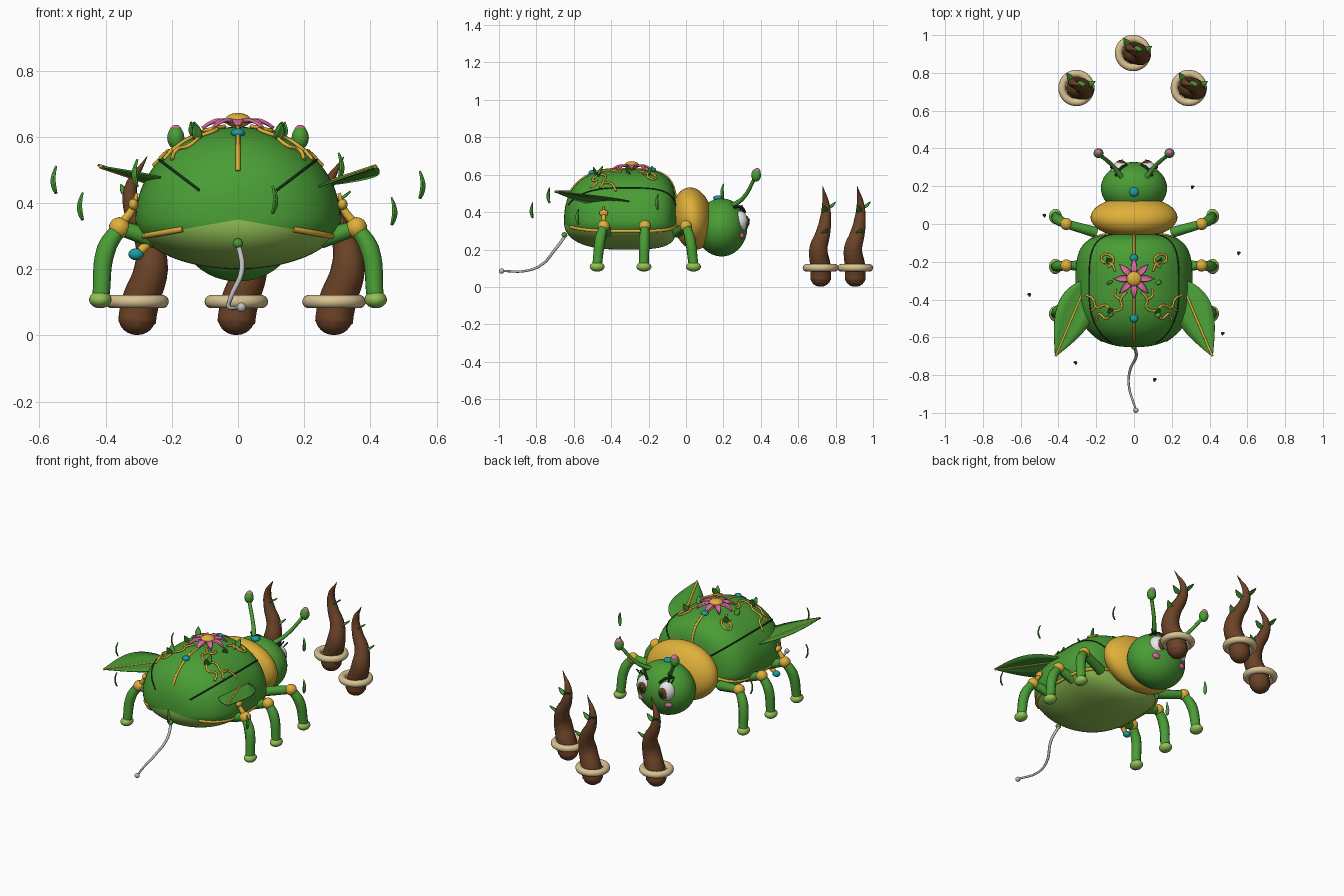
import bpy, bmesh, math
from mathutils import Vector

old = bpy.data.objects.get("Cube")
if old:
    bpy.data.objects.remove(old)


def material(name, rgb):
    m = bpy.data.materials.new(name)
    m.use_nodes = True
    m.diffuse_color = (*rgb, 1)
    m.node_tree.nodes["Principled BSDF"].inputs["Base Color"].default_value = (*rgb, 1)
    return m


GREEN = material("leaf_green", (.068, .34, .036))
LIME = material("light_green", (.29, .53, .09))
GOLD = material("gold", (.74, .43, .042))
BROWN = material("bark_brown", (.145, .055, .02))
BEIGE = material("beige", (.7, .54, .29))
PINK = material("pink", (.74, .15, .38))
TEAL = material("teal", (.01, .33, .36))
WHITE = material("white", (.87, .87, .87))
GREY = material("silver_grey", (.52, .52, .52))
DARK = material("dark_green", (.008, .03, .008))


def finish(name, bm, *mats):
    for f in bm.faces:
        f.smooth = True
    me = bpy.data.meshes.new(name)
    bm.to_mesh(me)
    bm.free()
    for m in mats:
        me.materials.append(m)
    ob = bpy.data.objects.new(name, me)
    bpy.context.collection.objects.link(ob)
    return ob


def ball(name, loc, size, mat, rot=(0, 0, 0), seg=24):
    bm = bmesh.new()
    bmesh.ops.create_uvsphere(bm, u_segments=seg, v_segments=seg // 2, radius=1)
    ob = finish(name, bm, mat)
    ob.location, ob.rotation_euler = loc, rot
    ob.scale = size if isinstance(size, tuple) else (size,) * 3


def tube(name, pts, radius, mat, taper=None, smooth=True):
    cu = bpy.data.curves.new(name, "CURVE")
    cu.dimensions, cu.bevel_depth, cu.use_fill_caps = "3D", radius, True
    cu.bevel_resolution, cu.resolution_u = 3, 6
    sp = cu.splines.new("BEZIER" if smooth else "POLY")
    ends = sp.bezier_points if smooth else sp.points
    ends.add(len(pts) - 1)
    for i, (p, q) in enumerate(zip(ends, pts)):
        p.co = q if smooth else (*q, 1)
        p.radius = taper[i] if taper else 1
        if smooth:
            p.handle_left_type = p.handle_right_type = "AUTO"
    cu.materials.append(mat)
    bpy.context.collection.objects.link(bpy.data.objects.new(name, cu))


def leaf(name, base, tip, width, side, mat=GREEN, fold=.25, thick=.006, bow=0, n=10):
    """Pointed folded blade from base to tip, widening along side, arched by bow."""
    base, tip = Vector(base), Vector(tip)
    axis = (tip - base).normalized()
    side = Vector(side)
    side = (side - axis * side.dot(axis)).normalized()
    up = side.cross(axis)
    bm, rows = bmesh.new(), []
    for i in range(n + 1):
        t = i / n
        w = width * math.sin(math.pi * (.04 + .95 * t) ** .75) + .0005
        mid = base.lerp(tip, t) + up * bow * math.sin(math.pi * t)
        rows.append([bm.verts.new(mid + side * w * k + up * w * fold * abs(k))
                     for k in (-1, -.5, 0, .5, 1)])
    for a, b in zip(rows, rows[1:]):
        for j in range(4):
            bm.faces.new((a[j], a[j + 1], b[j + 1], b[j]))
    ob = finish(name, bm, mat)
    mod = ob.modifiers.new("thickness", "SOLIDIFY")
    mod.thickness, mod.offset = thick, 0


# Beetle body: a boxy rounded shell with a flatter belly
CY, CZ, RX, RY, UP, DOWN = -.352, .35, .31, .3, .28, .15


def power(y):
    return 4 if y > 0 else 2.4


def shape(x, y, z):
    p = power(y)
    r = (math.hypot(x, z) ** p + abs(y) ** p) ** (-1 / p)
    return Vector((x * r * RX, CY + y * r * RY, CZ + z * r * (UP if z > 0 else DOWN)))


def meridian(angle, start, end, n=28):
    a, pts = math.radians(angle), []
    for i in range(n + 1):
        t = math.radians(start + (end - start) * i / n)
        pts.append(shape(math.cos(a) * math.sin(t), math.cos(t), math.sin(a) * math.sin(t)))
    return pts


def on_shell(x, y, lift=.004):
    t = (y - CY) / RY
    p = power(t)
    r = (1 - abs(t) ** p) ** (1 / p)
    return Vector((x, y, CZ + lift + UP * math.sqrt(max(0, r * r - (x / RX) ** 2))))


bm = bmesh.new()
bmesh.ops.create_uvsphere(bm, u_segments=72, v_segments=48, radius=1)
for f in bm.faces:
    c = f.calc_center_median()
    a = math.degrees(math.atan2(c.y, c.x))
    f.material_index = 1 if -160 < a < -20 else 0
for v in bm.verts:
    v.co = shape(v.co.x, v.co.z, v.co.y)
bmesh.ops.recalc_face_normals(bm, faces=bm.faces)
finish("body", bm, GREEN, LIME)

# Trim lines following the shell
tube("centre_trim", meridian(90, 15, 150), .007, GOLD, smooth=False)
for a in (-20, 200):
    tube("edge_trim", meridian(a, 20, 147), .009, GOLD, smooth=False)
for a in (40, 140):
    tube("shell_seam", meridian(a, 20, 152), .004, DARK, smooth=False)

# Thorax and head
ball("thorax", (0, .035, .365), (.23, .108, .168), GOLD, (math.radians(8), 0, 0), 48)
ball("head", (0, .19, .318), (.175, .138, .155), GREEN, seg=48)
ball("head_gem", (0, .17, .475), (.025, .025, .015), TEAL)

# Flower on the back with slender arched petals
for i in range(8):
    a = i * math.pi / 4
    d = Vector((math.cos(a), math.sin(a), 0))
    c = Vector((0, -.29, .642))
    leaf("petal", c + d * .02, c + d * .108 - Vector((0, 0, .016)), .0155,
         (-d.y, d.x, 0), PINK, -.3, .009, -.012)
ball("flower_centre", (0, -.29, .65), (.039, .039, .022), GOLD)
for y in (-.18, -.5):
    ball("back_gem", on_shell(0, y), (.021, .021, .014), TEAL)

# Paired parts
VINES = [
    [(.04, -.36), (.07, -.4), (.065, -.44), (.11, -.46), (.15, -.43), (.2, -.44), (.215, -.4),
     (.255, -.375)],
    [(.11, -.46), (.15, -.5), (.185, -.475), (.2, -.51)],
    [(.07, -.4), (.1, -.375), (.095, -.345)],
    [(.2, -.44), (.225, -.46)],
    [(.1, -.25), (.12, -.21), (.165, -.2), (.17, -.17), (.12, -.17), (.11, -.2), (.14, -.23)],
]
LEGS = [(.2, -.045, -.0, .04), (.25, -.22, -.22, -.225), (.25, -.42, -.44, -.475)]
for s in (-1, 1):
    # Legs with gold joints and pale feet
    for hip_x, hip_y, knee_y, foot_y in LEGS:
        knee = (s * .358, knee_y, .325)
        tube("upper_leg", [(s * hip_x, hip_y, .29), knee], .026, GREEN, (1.1, .9))
        ball("knee_joint", knee, .032, GOLD)
        tube("lower_leg", [knee, (s * .398, (knee_y + foot_y) / 2, .26),
                           (s * .414, foot_y, .12)], .0275, GREEN, (.85, 1.05, .95))
        ball("foot", (s * .416, foot_y, .108), (.034, .04, .026), LIME)
    tube("hip_sprig", [(s * .35, -.44, .34), (s * .32, -.44, .38), (s * .305, -.44, .43)],
         .012, GOLD, (1.2, 1, .4))
    ball("hip_bud", (s * .316, -.44, .395), (.015, .024, .018), GOLD)

    # Leaf wings with gold midrib
    base, tip = Vector((s * .25, -.31, .455)), Vector((s * .415, -.7, .51))
    leaf("leaf_wing", base, tip, .1, (.92, s * .385, s * .18), fold=.15 * s, n=20)
    tube("wing_midrib", [base, tip], .0065, GOLD)

    # Eyes, brows and cheeks
    ball("eye", (s * .072, .286, .35), (.05, .045, .058), WHITE)
    ball("iris", (s * .07, .322, .347), (.027, .015, .034), BROWN)
    ball("pupil", (s * .069, .333, .347), (.014, .007, .019), DARK)
    ball("eye_glint", (s * .062, .338, .36), .005, WHITE, seg=12)
    ball("cheek", (s * .085, .296, .275), (.027, .016, .018), PINK)
    tube("brow", [(s * .04, .315, .4), (s * .07, .295, .428), (s * .1, .255, .425)],
         .007, DARK)
    for k in range(2):
        tube("lash", [(s * (.085 + .02 * k), .29, .41), (s * (.1 + .025 * k), .3, .435)],
             .004, DARK)

    # Antennae
    tube("antenna", [(s * .06, .24, .43), (s * .11, .305, .475), (s * .185, .37, .585)],
         .011, GREEN, (1.3, 1, .9))
    ball("antenna_knob", (s * .188, .375, .597), (.026, .026, .034), GREEN)
    ball("antenna_tip", (s * .188, .38, .618), .018, PINK)

    # Vines and sprouts on the shell
    for pts in VINES:
        tube("gold_vine", [on_shell(s * x, y) for x, y in pts], .006, GOLD)
    for x, y, dy, rise in ((.12, -.47, -.025, .05), (.12, -.47, .025, .055),
                           (.13, -.2, .02, .05), (.125, -.3, -.02, .04)):
        p = on_shell(s * x, y, -.004)
        leaf("shell_sprout", p, p + Vector((s * .012, dy, rise)), .015, (1, .5, 0))

# Pendant on one flank
tube("pendant_stem", [(-.25, -.42, .3), (-.295, -.43, .255)], .014, GOLD)
ball("pendant_gem", (-.308, -.43, .245), (.023, .02, .018), TEAL)

# Tail
ball("tail_root", (0, -.65, .278), .015, GREEN)
tube("tail", [(0, -.64, .28), (.012, -.7, .2), (-.02, -.77, .12), (-.028, -.85, .087),
              (.01, -.985, .085)], .008, GREY, (1, 1, .9, .8, .7))
ball("tail_tip", (.01, -.986, .085), .014, GREY)

# Floating leaves
for x, y, z in ((.31, .2, .51), (-.475, .05, .39), (.555, -.15, .455), (.47, -.575, .375),
                (.11, -.82, .41), (-.31, -.73, .49), (-.555, -.37, .47)):
    s = 1 if x > 0 else -1
    leaf("drifting_leaf", (x - s * .006, y, z - .042), (x - s * .006, y, z + .042),
         .009, (.6, s * .8, 0), fold=.3, bow=.01)

# Thorny roots rising through rings
STEM = [(0, 0, .008, .45), (0, 0, .04, 1), (.01, 0, .1, 1), (.042, -.012, .2, .9),
        (.035, .01, .28, .72), (-.005, .025, .36, .55), (-.02, .028, .44, .36),
        (.03, .01, .54, .02)]
for x, y in ((-.305, .72), (-.005, .905), (.29, .72)):
    tube("root_thorn", [(x + a, y + b, c) for a, b, c, r in STEM], .057, BROWN,
         [q[3] for q in STEM])
    ball("root_base", (x, y, .05), (.055, .055, .049), BROWN)
    bpy.ops.mesh.primitive_torus_add(major_radius=.076, minor_radius=.02, major_segments=40,
                                     minor_segments=14, location=(x, y, .102))
    ring = bpy.context.object
    ring.name = "root_ring"
    ring.data.materials.append(BEIGE)
    bpy.ops.object.shade_smooth_by_angle()
    for a, b, c, dx, dy in ((-.02, .035, .42, -.03, .045), (.05, .01, .28, .05, .025),
                            (.0, .02, .4, .05, .0)):
        leaf("root_leaf", (x + a, y + b, c), (x + a + dx, y + b + dy, c + .035),
             .016, (-dy, dx, 0))
